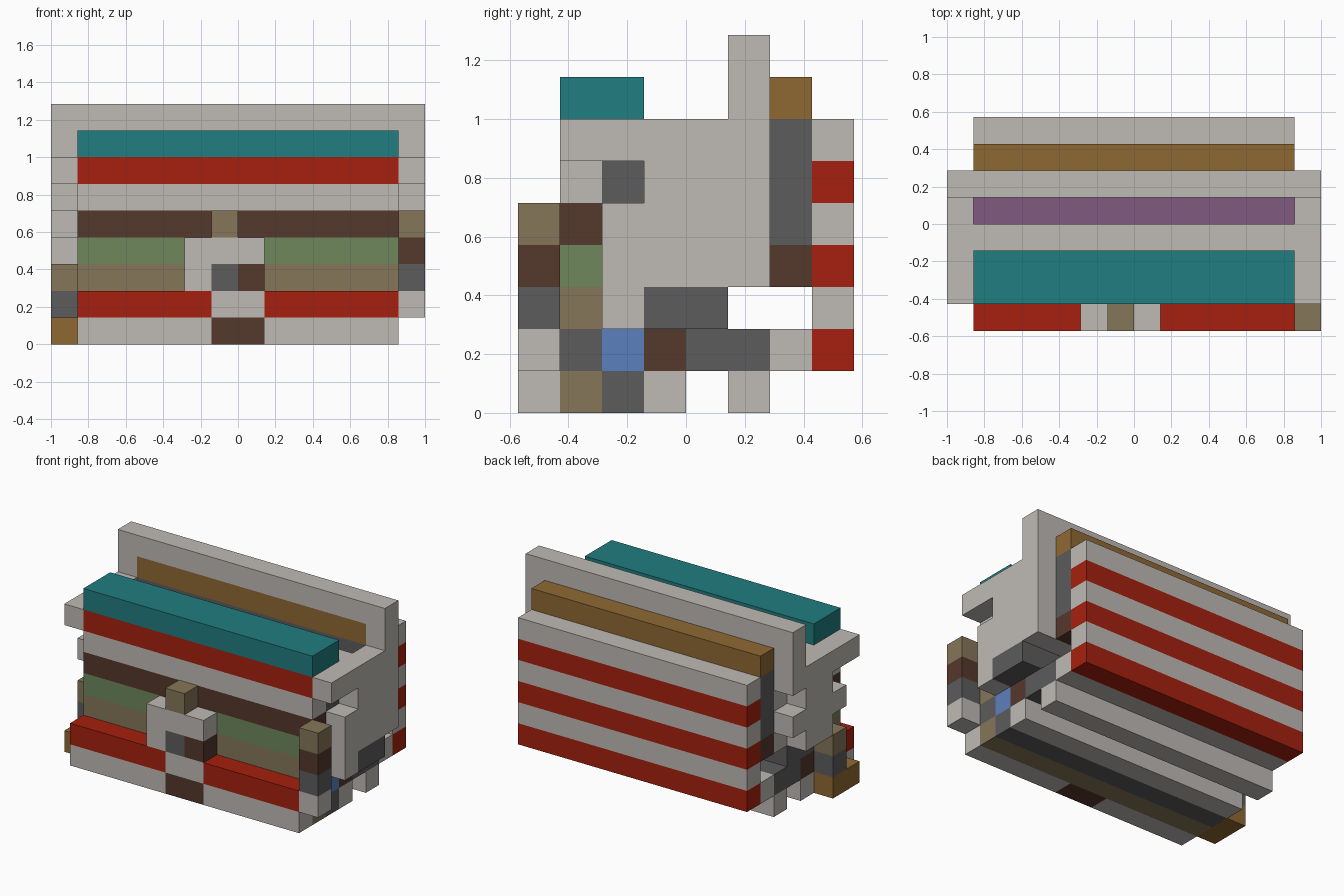
import bpy
import bmesh
from mathutils import Vector

cube = bpy.data.objects.get("Cube")
if cube:
    bpy.data.objects.remove(cube, do_unlink=True)

U = 1 / 7  # edge length of one block


def linear(hex_colour):
    """Turn a hex colour into linear RGBA."""
    srgb = [int(hex_colour[i:i + 2], 16) / 255 for i in (0, 2, 4)]
    return [c / 12.92 if c < 0.04 else ((c + 0.055) / 1.055) ** 2.4 for c in srgb] + [1]


def make_material(name, hex_colour):
    mat = bpy.data.materials.new(name)
    mat.use_nodes = True
    mat.diffuse_color = linear(hex_colour)
    mat.node_tree.nodes["Principled BSDF"].inputs["Base Color"].default_value = mat.diffuse_color
    return mat


PALETTE = {
    "L": make_material("light_grey", "bfbab5"),
    "D": make_material("dark_grey", "5c5c5c"),
    "R": make_material("red", "a6200e"),
    "E": make_material("teal", "217d80"),
    "N": make_material("dark_brown", "55382b"),
    "T": make_material("tan", "867659"),
    "G": make_material("green", "6e875d"),
    "O": make_material("ochre", "8f6933"),
    "B": make_material("blue", "5c80bd"),
    "P": make_material("purple", "805a80"),
}


def runs(row):
    """Yield (letter, start, end) for each run of equal letters, skipping gaps."""
    start = 0
    for i in range(1, len(row) + 1):
        if i == len(row) or row[i] != row[start]:
            if row[start] != ".":
                yield row[start], start, i
            start = i


def slab(name, rows, along, lo, hi, offset, base=0):
    """Extrude a coloured block pattern (rows listed bottom to top) along x or y."""
    bm = bmesh.new()
    letters = sorted(set("".join(rows)) - {"."})
    for level, row in enumerate(rows, base):
        for letter, a, b in runs(row):
            span, cross = (lo, hi), (a + offset, b + offset)
            xs, ys = (span, cross) if along == "x" else (cross, span)
            low = Vector((xs[0], ys[0], level)) * U
            high = Vector((xs[1], ys[1], level + 1)) * U
            verts = bmesh.ops.create_cube(bm, size=1)["verts"]
            for v in verts:
                v.co = (low + high) / 2 + v.co * (high - low)
            for face in {f for v in verts for f in v.link_faces}:
                face.material_index = letters.index(letter)
    mesh = bpy.data.meshes.new(name)
    bm.to_mesh(mesh)
    bm.free()
    for letter in letters:
        mesh.materials.append(PALETTE[letter])
    obj = bpy.data.objects.new(name, mesh)
    bpy.context.collection.objects.link(obj)


# Core body: side section, front to back, extruded across the width
slab("main_body", [
    ".TDL.L..",
    ".DBNDDL.",
    ".TLDD...",
    ".GLLLLN.",
    ".NLLLLD.",
    ".LDLPLD.",
    ".RLL.DD.",
], "x", -6, 6, -4)

# Striped rear wall
slab("rear_wall", ["R", "L", "R", "L", "R", "L"], "x", -6, 6, 3, base=1)

# Roof pieces
slab("front_roof_block", ["EE"], "x", -6, 6, -3, base=7)
slab("rear_roof_beam", ["OO"], "x", -6, 6, 1, base=7)
slab("top_parapet", ["L"], "x", -7, 7, 1, base=8)

# Front steps and the small central figure
slab("front_steps", [
    "LLLLLNNLLLLL",
    "RRRRRLLRRRRR",
], "y", -4, -3, -6)
slab("front_porch", [
    "LDN",
    "LLL",
    ".T.",
], "y", -4, -3, -2, base=2)

# Corner post at the front
slab("left_corner_post", ["L", "D", "N", "T"], "x", 6, 7, -4, base=1)

# Side panels
slab("left_side_panel", [
    ".LDD..",
    ".LLLL.",
    ".LLLL.",
    "..LLL.",
    "LLLLL.",
    "....L.",
], "x", 6, 7, -3, base=2)
slab("right_side_panel", [
    "OO...",
    ".D...",
    ".T...",
    "..LL.",
    ".LLLL",
    "..LL.",
    "LLLLL",
    "....L",
], "x", -7, -6, -3)
